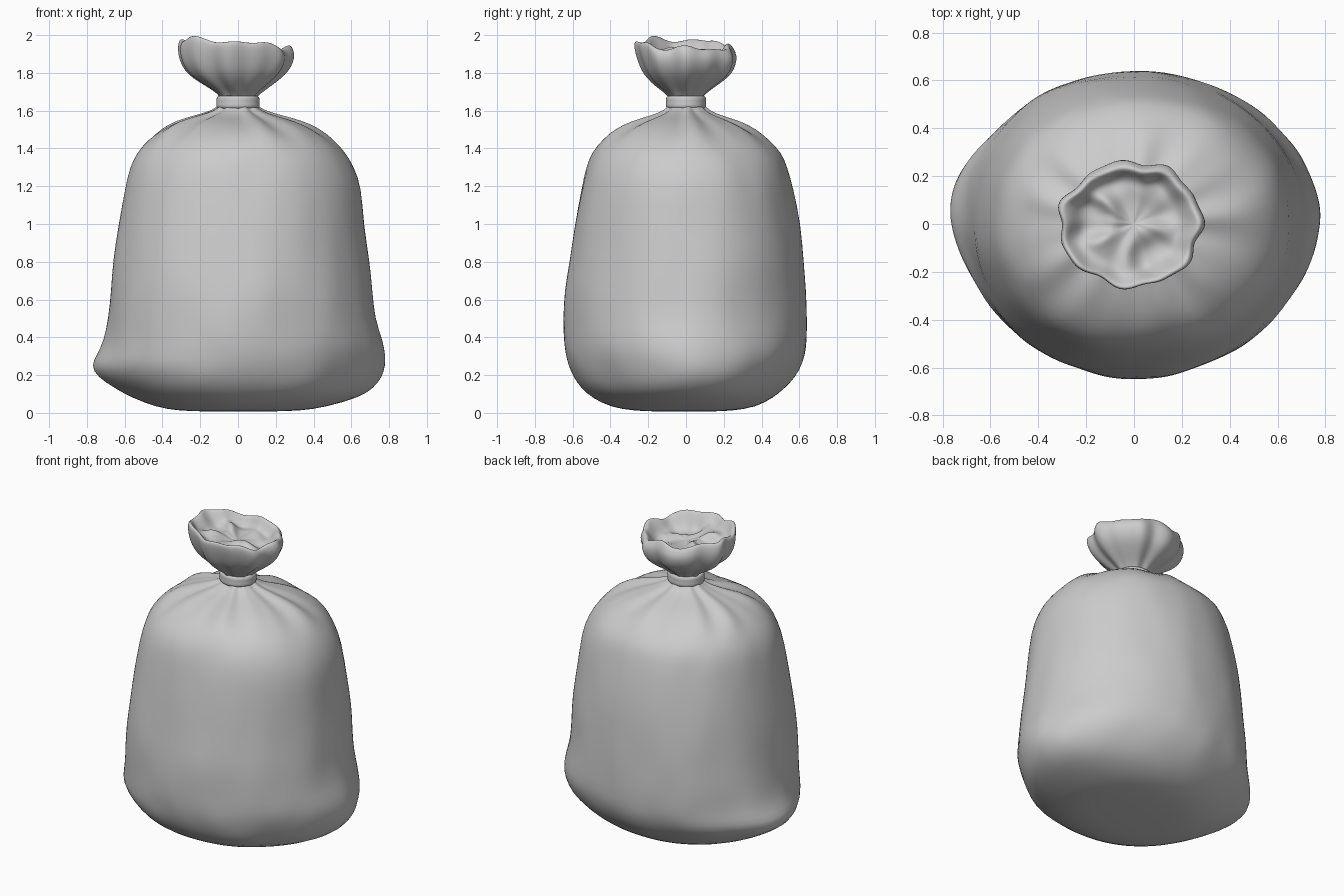
import bpy, bmesh
from math import sin, cos, pi, exp, copysign, hypot
from mathutils import Vector, noise

if "Cube" in bpy.data.objects:
    bpy.data.objects.remove(bpy.data.objects["Cube"])

N = 72


def ring_point(t, z, x0, x1, y0, y1, e=2.0):
    """Superellipse with a separate reach on each of its four sides."""
    c, s = cos(t), sin(t)
    px = copysign(abs(c) ** (2 / e), c)
    py = copysign(abs(s) ** (2 / e), s)
    return Vector((px * (x1 if c > 0 else -x0), py * (y1 if s > 0 else -y0), z))


def loft(name, rings, cap_start=None, cap_end=None, closed=False, sub=1):
    bm = bmesh.new()
    loops = [[bm.verts.new(p) for p in r] for r in rings]
    pairs = list(zip(loops, loops[1:]))
    if closed:
        pairs.append((loops[-1], loops[0]))
    for a, b in pairs:
        for i in range(N):
            j = (i + 1) % N
            bm.faces.new((a[i], a[j], b[j], b[i]))
    for cap, loop in ((cap_start, loops[0]), (cap_end, loops[-1])):
        if cap:
            v = bm.verts.new(cap)
            for i in range(N):
                bm.faces.new((loop[i], loop[(i + 1) % N], v))
    bmesh.ops.recalc_face_normals(bm, faces=bm.faces)
    me = bpy.data.meshes.new(name)
    bm.to_mesh(me)
    bm.free()
    me.polygons.foreach_set("use_smooth", [True] * len(me.polygons))
    ob = bpy.data.objects.new(name, me)
    bpy.context.collection.objects.link(ob)
    ob.modifiers.new("smooth", "SUBSURF").levels = sub
    ob.modifiers["smooth"].render_levels = sub
    return ob


def bump(v, centre, width):
    return exp(-((v - centre) / width) ** 2)


# Sack body: z, left, right, front, back, roundness
body = [
    (0.008, -.20, .20, -.18, .16, 2), (.012, -.32, .34, -.28, .25, 2),
    (.03, -.43, .46, -.40, .37, 2), (.08, -.56, .64, -.50, .46, 1.95),
    (.13, -.65, .715, -.56, .52, 1.9), (.19, -.745, .76, -.60, .575, 1.85),
    (.25, -.78, .78, -.625, .61, 1.85), (.31, -.745, .78, -.637, .632, 1.9),
    (.38, -.712, .77, -.645, .642, 1.95), (.50, -.695, .735, -.647, .642, 2),
    (.65, -.675, .71, -.642, .637, 2.05), (.80, -.655, .69, -.61, .627, 2.1),
    (1.0, -.632, .667, -.587, .605, 2.1), (1.2, -.60, .652, -.56, .565, 2.1),
    (1.30, -.575, .615, -.535, .54, 2.1), (1.38, -.54, .57, -.505, .505, 2.1),
    (1.45, -.48, .49, -.45, .43, 2.1), (1.50, -.42, .41, -.38, .36, 2),
    (1.54, -.34, .32, -.29, .28, 2), (1.57, -.23, .21, -.18, .18, 2),
    (1.60, -.125, .125, -.11, .11, 2), (1.64, -.09, .09, -.085, .085, 2)]
rings = []
for z, *k in body:
    ring = []
    for i in range(N):
        t = 2 * pi * i / N
        p = ring_point(t, z, *k)
        # bottom corners drawn slightly back, with soft creases beside them
        p.y += .045 * abs(cos(t)) ** 4 * bump(z, .25, .18)
        dent = .014 * noise.noise(p * 3.1) + .008 * noise.noise(p * 7)
        dent *= min(1, z * 5)
        # gathers running out from the neck
        dent += .012 * bump(z, 1.53, .08) * (sin(9 * t + .6) + .6 * sin(14 * t))
        r = Vector((p.x, p.y, 0))
        p += r.normalized() * dent
        p.z += .4 * dent * bump(z, 1.53, .08)
        ring.append(p)
    rings.append(ring)
loft("sack_body", rings, cap_start=(0, 0, .006))

# Tie band round the neck
section = [(.088, 1.608), (.108, 1.61), (.117, 1.625), (.112, 1.645),
           (.115, 1.665), (.107, 1.68), (.088, 1.682)]
loft("tie_band", [[(r * cos(2 * pi * i / N), .93 * r * sin(2 * pi * i / N), z)
                   for i in range(N)] for r, z in section], closed=True)


# Gathered top: pleated flare, wavy rim, crumpled inside
def rim_lift(t):
    return (-.022 * cos(t) - .012 * sin(t) + .010 * sin(5 * t + 1)
            + .008 * sin(8 * t + 2.2))


def fold_height(x, y):
    d = hypot(x + .18, y - .02)
    ridge = .03 * bump(d, .095, .03) - .03 * bump(d, 0, .05)
    arc = hypot(x - .08, y + .14)
    ridge += .03 * bump(arc, .11, .035) - .025 * bump(arc, 0, .06)
    return ridge + .03 * noise.noise(Vector((x * 9, y * 9, .4)))


flare = [(1.66, -.085, .085, -.08, .08), (1.69, -.105, .11, -.10, .10),
         (1.73, -.165, .165, -.155, .155), (1.77, -.235, .215, -.195, .21),
         (1.81, -.28, .255, -.225, .245), (1.86, -.307, .28, -.245, .262),
         (1.90, -.315, .287, -.258, .265), (1.935, -.315, .28, -.265, .25),
         (1.953, -.307, .268, -.262, .238), (1.955, -.295, .255, -.25, .225)]
top = []
for z, *k in flare:
    h = max(0, (z - 1.70) / .25)
    ring = []
    for i in range(N):
        t = 2 * pi * i / N
        p = ring_point(t, z, *k)
        pleat = .05 * sin(7 * t + .8) + .035 * sin(11 * t + 2)
        p *= 1
        f = 1 + pleat * (1 - .35 * h)
        p.x *= f
        p.y *= f
        p.z += rim_lift(t) * h ** 2
        ring.append(p)
    top.append(ring)
rim = top[-1]
for s in (.93, .85, .76, .66, .55, .43, .3, .16, .06):
    ring = []
    for i, q in enumerate(rim):
        x, y = q.x * s, q.y * s
        w = min(1, (1 - s) * 5)
        ring.append((x, y, 1.955 + (q.z - 1.955) * s - .075 * w
                     + w * fold_height(x, y)))
    top.append(ring)
loft("gathered_top", top, cap_end=(0, 0, 1.88 + fold_height(0, 0)))
